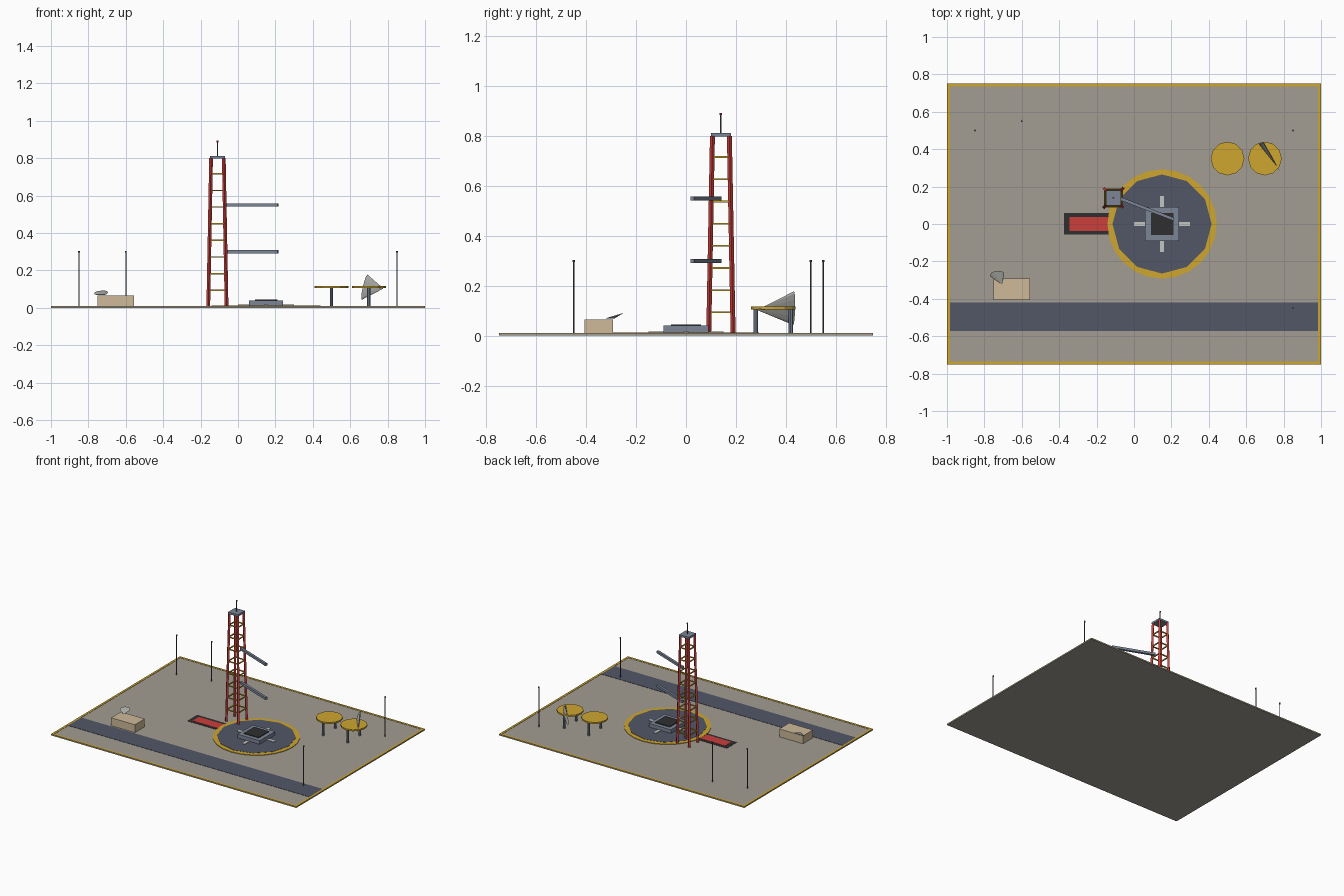
import bpy, bmesh, math
from mathutils import Vector

if "Cube" in bpy.data.objects:
    bpy.data.objects.remove(bpy.data.objects["Cube"])

def mat(name, r, g, b):
    m = bpy.data.materials.new(name)
    m.diffuse_color = (r, g, b, 1)
    m.use_nodes = True
    m.node_tree.nodes["Principled BSDF"].inputs["Base Color"].default_value = m.diffuse_color
    return m

GROUND = mat("concrete", .36, .34, .29)
NAVY = mat("asphalt_blue", .085, .095, .135)
YELLOW = mat("safety_yellow", .62, .38, .03)
RED = mat("red", .60, .05, .045)
DARK = mat("charcoal", .028, .028, .028)
STEEL = mat("blue_steel", .20, .24, .31)
PALE = mat("pale_grey", .56, .56, .53)
BEIGE = mat("beige", .62, .49, .32)
DISH = mat("dish_grey", .42, .42, .40)
POST = mat("post_grey", .10, .11, .12)

def finish(name, bm, material):
    bmesh.ops.recalc_face_normals(bm, faces=bm.faces)
    me = bpy.data.meshes.new(name)
    bm.to_mesh(me)
    bm.free()
    me.materials.append(material)
    ob = bpy.data.objects.new(name, me)
    bpy.context.collection.objects.link(ob)
    return ob

def box(name, x0, x1, y0, y1, z0, z1, material):
    bm = bmesh.new()
    for v in bmesh.ops.create_cube(bm, size=1)["verts"]:
        v.co = (x1 if v.co.x > 0 else x0, y1 if v.co.y > 0 else y0, z1 if v.co.z > 0 else z0)
    return finish(name, bm, material)

def beam(name, a, b, width, material, n=4, end_width=None):
    """Straight bar from a to b; n=4 gives a square bar of that width."""
    a, b = Vector(a), Vector(b)
    k = math.sqrt(.5) if n == 4 else .5
    bm = bmesh.new()
    bmesh.ops.create_cone(bm, cap_ends=True, segments=n, radius1=width * k,
                          radius2=(end_width or width) * k, depth=(b - a).length)
    q = (b - a).to_track_quat('Z', 'Y')
    spin = Vector((0, 0, 1)).rotation_difference(Vector((0, 0, 1)))
    ang = math.pi / 4 if n == 4 else 0
    for v in bm.verts:
        x, y, z = v.co
        if n == 4:
            r = math.hypot(x, y)
            t = round((math.atan2(y, x) - ang) / (math.pi / 2) + .01) * math.pi / 2 + ang
            x, y = r * math.cos(t), r * math.sin(t)
        v.co = q @ Vector((x, y, z)) + (a + b) / 2
    return finish(name, bm, material)

def disc(name, x, y, r, z0, z1, material, n=12):
    return beam(name, (x, y, z0), (x, y, z1), 2 * r, material, n)

def fan_dish(name, apex, e1, e2, minor, material, n=12):
    """Squashed cone: apex plus an elliptical mouth from e1 to e2."""
    e1, e2, minor = Vector(e1), Vector(e2), Vector(minor)
    c, h = (e1 + e2) / 2, (e1 - e2) / 2
    bm = bmesh.new()
    tip = bm.verts.new(apex)
    rim = [bm.verts.new(c + h * math.cos(2 * math.pi * i / n) + minor * math.sin(2 * math.pi * i / n))
           for i in range(n)]
    bm.faces.new(rim)
    for i in range(n):
        bm.faces.new((tip, rim[i], rim[(i + 1) % n]))
    return finish(name, bm, material)

# ground slab, painted border, road
box("ground_slab", -1, 1, -.75, .75, 0, .008, GROUND)
for s, side in ((-1, "a"), (1, "b")):
    box("border_long_" + side, -1, 1, *sorted((s * .75, s * .734)), .005, .010, YELLOW)
    box("border_short_" + side, *sorted((s * 1, s * .984)), -.734, .734, .005, .010, YELLOW)
box("road", -.984, .984, -.573, -.42, .005, .010, NAVY)

# flame trench
box("trench_frame", -.375, -.10, -.057, .06, .005, .0095, DARK)
box("trench_floor", -.345, -.10, -.037, .037, .005, .0108, RED)

# round pad with yellow rim
PX = .15
disc("pad_rim", PX, 0, .292, .005, .0122, YELLOW, 24)
disc("pad_surface", PX, 0, .265, .005, .0135, NAVY, 12)

# launch mount and its hold-down bars
box("launch_mount", PX - .09, PX + .09, -.09, .09, .01, .04, STEEL)
box("mount_opening", PX - .06, PX + .06, -.06, .06, .035, .045, DARK)
for s in (-1, 1):
    box("bar_x", *sorted((PX + s * .08, PX + s * .15)), -.01, .01, .01, .017, PALE)
    box("bar_y", PX - .01, PX + .01, *sorted((s * .08, s * .15)), .01, .017, PALE)

# lattice tower: four tapered legs and eight rings of rungs
TX, TY, TOP = -.11, .14, .80
def half(z):
    return .049 + (.034 - .049) * z / TOP
CORNERS = ((-1, -1), (1, -1), (1, 1), (-1, 1))
def corner(i, z):
    sx, sy = CORNERS[i % 4]
    return (TX + sx * half(z), TY + sy * half(z), z)
for i in range(4):
    beam("tower_leg", corner(i, .006), corner(i, TOP), .014, RED, 4)
    for k in range(1, 9):
        z = .005 + .0889 * k
        beam("tower_rung", corner(i, z), corner(i + 1, z), .007, YELLOW, 4)
box("tower_top", TX - .04, TX + .04, TY - .04, TY + .04, .798, .812, STEEL)
beam("tower_mast", (TX, TY, .81), (TX, TY, .888), .006, POST, 6)
disc("mast_light", TX, TY, .005, .885, .894, RED, 8)

# swing arms
for z in (.30, .55):
    beam("swing_arm", (TX + .04, TY - .005, z), (.213, .025, z), .017, STEEL, 4)

# flat round tanks on two legs
for x in (.5, .7):
    disc("tank", x, .35, .09, .106, .117, YELLOW, 12)
    for s in (-1, 1):
        disc("tank_leg", x, .35 + s * .07, .009, .006, .108, STEEL, 8)

# hut and dishes
box("control_hut", -.75, -.556, -.407, -.292, .006, .066, BEIGE)
fan_dish("large_dish", (.778, .285, .103), (.692, .433, .178), (.662, .43, .043), (.010, .006, 0), DISH)
fan_dish("small_dish", (-.706, -.322, .07), (-.77, -.272, .078), (-.695, -.268, .082), (.004, .02, .012), DISH)

# lamp posts
for x, y in ((-.85, .5), (-.6, .55), (.85, .5), (.85, -.45)):
    beam("lamp_post", (x, y, .006), (x, y, .298), .006, POST, 6)
    disc("lamp_head", x, y, .005, .295, .304, POST, 8)
